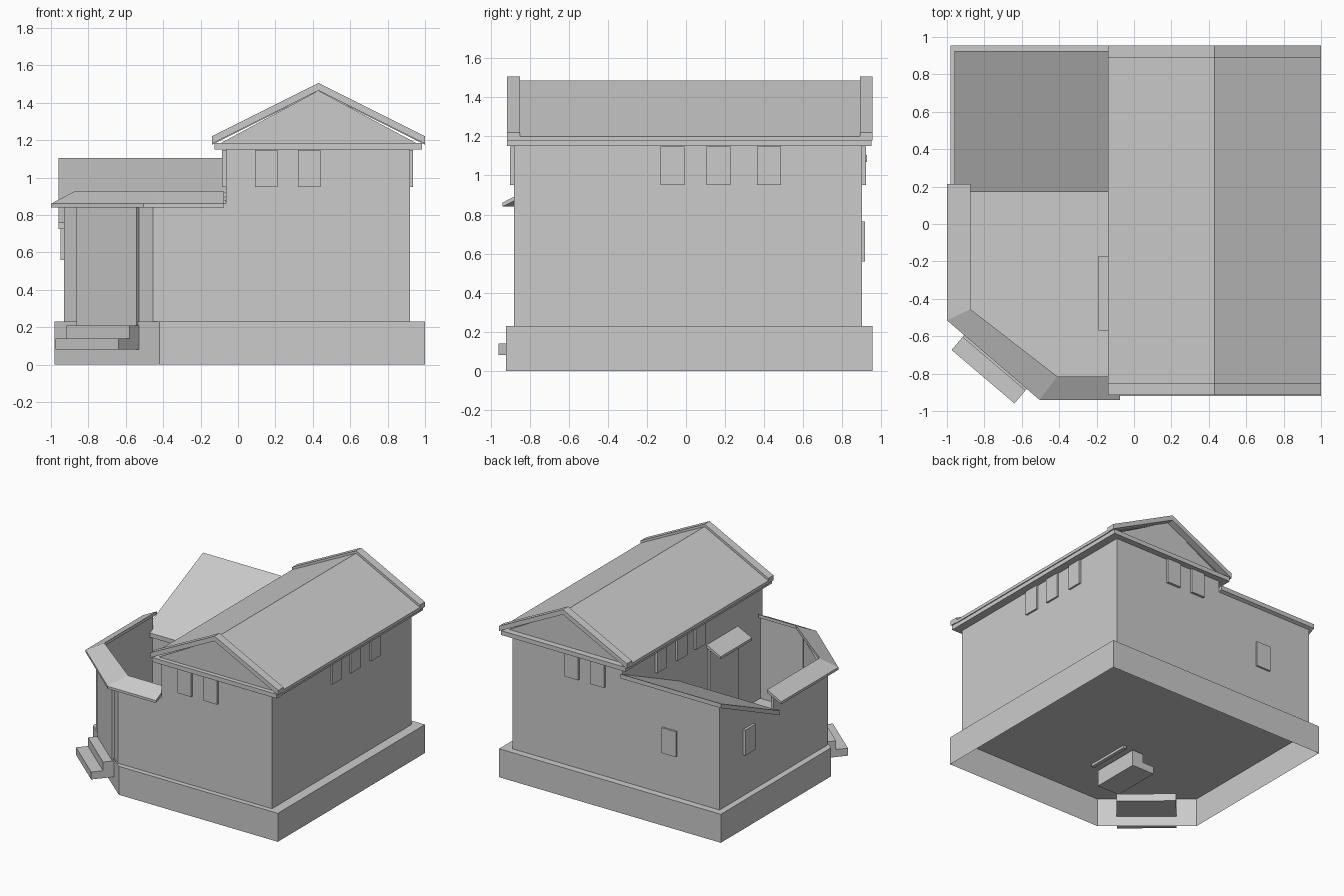
import bpy, bmesh, math
from mathutils import Vector, Matrix

cube = bpy.data.objects.get("Cube")
if cube:
    bpy.data.objects.remove(cube, do_unlink=True)

stone = bpy.data.materials.new("plain_grey")
stone.use_nodes = True
GREY = (0.6, 0.6, 0.6, 1)
stone.diffuse_color = GREY
stone.node_tree.nodes["Principled BSDF"].inputs["Base Color"].default_value = GREY


def finish(name, bm):
    bmesh.ops.recalc_face_normals(bm, faces=bm.faces)
    mesh = bpy.data.meshes.new(name)
    bm.to_mesh(mesh)
    bm.free()
    mesh.materials.append(stone)
    obj = bpy.data.objects.new(name, mesh)
    bpy.context.collection.objects.link(obj)
    return obj


def prism(name, points, depth, base=True):
    """Extrude a closed outline of 3D points along the depth vector."""
    bm = bmesh.new()
    face = bm.faces.new([bm.verts.new(p) for p in points])
    ext = bmesh.ops.extrude_face_region(bm, geom=[face], use_keep_orig=base)
    top = [g for g in ext["geom"] if isinstance(g, bmesh.types.BMVert)]
    bmesh.ops.translate(bm, verts=top, vec=depth)
    if not base and face.is_valid:
        bmesh.ops.delete(bm, geom=[face], context='FACES_ONLY')
    return finish(name, bm)


def box(name, x, y, z, matrix=Matrix()):
    bm = bmesh.new()
    bmesh.ops.create_cube(bm, size=1)
    for v in bm.verts:
        v.co = matrix @ Vector([a + (b - a) * (c + 0.5) for (a, b), c in zip((x, y, z), v.co)])
    return finish(name, bm)


def loft(name, paths):
    """Join matching paths into a closed tube with capped ends."""
    bm = bmesh.new()
    rows = [[bm.verts.new(p) for p in path] for path in paths]
    for a, b in zip(rows, rows[1:] + rows[:1]):
        for i in range(len(a) - 1):
            bm.faces.new((a[i], a[i + 1], b[i + 1], b[i]))
    for end in (0, -1):
        bm.faces.new([r[end] for r in rows])
    return finish(name, bm)


def xz(points, y):
    return [(px, y, pz) for px, pz in points]


def at(points, z):
    return [(px, py, z) for px, py in points]


# Plinth: chamfered at one corner and open underneath
plan = [(-0.98, -0.45), (-0.42, -0.92), (1, -0.92), (1, 0.955), (-0.98, 0.955)]
prism("plinth", at(plan, 0), (0, 0, 0.23), base=False)

# Main hall with its cornice
box("hall_walls", (-0.065, 0.92), (-0.88, 0.9), (0.23, 1.16))
box("hall_cornice", (-0.125, 0.985), (-0.915, 0.95), (1.15, 1.185))

# Pediments, roof and raised raking cornices
MID, HALF = 0.43, 0.57


def chevron(top, drop, thick):
    low = top - drop
    return [(MID - HALF, low), (MID, top), (MID + HALF, low),
            (MID + HALF, low - thick), (MID, top - thick), (MID - HALF, low - thick)]


tympanum = [(-0.1, 1.18), (0.96, 1.18), (MID, 1.465)]
prism("pediment", xz(tympanum, -0.88), (0, 1.78, 0))
prism("hall_roof", xz(chevron(1.485, 0.285, 0.025), -0.86), (0, 1.76, 0))
for side, y in (("front", -0.915), ("back", 0.89)):
    prism(side + "_raking_cornice", xz(chevron(1.505, 0.285, 0.04), y), (0, 0.065, 0))

# Upper windows of the hall
for i, x in enumerate((0.09, 0.32)):
    for side, y in (("front", (-0.9, -0.87)), ("back", (0.89, 0.92))):
        box(f"{side}_window_{i}", (x, x + 0.122), y, (0.95, 1.147))
for i, y in enumerate((-0.13, 0.105, 0.363)):
    for side, x in (("left", (0.91, 0.935)), ("right", (-0.085, -0.055))):
        box(f"{side}_window_{i}", x, (y, y + 0.122), (0.95, 1.147))

# Low rear wing under a single slope falling to the courtyard
wing = [(0.2, 0.23), (0.9, 0.23), (0.9, 1.07), (0.2, 0.745)]
prism("wing_walls", [(-0.93, y, z) for y, z in wing], (0.87, 0, 0))
slab = [(0.17, 0.76), (0.925, 1.105), (0.925, 1.07), (0.17, 0.725)]
prism("wing_roof", [(-0.96, y, z) for y, z in slab], (0.895, 0, 0))
box("wing_back_window", (-0.55, -0.42), (0.89, 0.915), (0.56, 0.765))
box("wing_side_window", (-0.95, -0.92), (0.47, 0.6), (0.56, 0.765))

# Courtyard wall
outer = [(-0.93, 0.21), (-0.93, -0.48), (-0.455, -0.88), (-0.06, -0.88)]
inner = [(-0.905, 0.21), (-0.905, -0.468), (-0.446, -0.855), (-0.06, -0.855)]
loft("courtyard_wall", [at(outer, 0.23), at(outer, 0.86), at(inner, 0.88), at(inner, 0.23)])

# Sloping coping on the courtyard wall
eave = [(-1, 0.215), (-1, -0.515), (-0.505, -0.94), (-0.075, -0.94)]
crest = [(-0.875, 0.215), (-0.875, -0.455), (-0.41, -0.815), (-0.075, -0.815)]
loft("wall_coping", [at(eave, 0.84), at(eave, 0.86), at(crest, 0.925), at(crest, 0.9)])

# Entrance on the chamfer: local x runs along the wall, local y points inwards
turn = Matrix.Rotation(math.radians(-40.4), 4, 'Z')
box("entrance_door", (-0.295, 0.125), (-0.985, -0.92), (0.21, 0.86), turn)
box("entrance_lower_step", (-0.306, 0.135), (-1.145, -0.74), (0.08, 0.14), turn)
box("entrance_upper_step", (-0.306, 0.135), (-1.055, -0.87), (0.14, 0.21), turn)

# Hall door on the courtyard, with its canopy and sunken steps
box("hall_door", (-0.085, -0.055), (-0.555, -0.185), (0.21, 0.88))
canopy = [(-0.19, 0.84), (-0.19, 0.86), (-0.06, 0.925), (-0.06, 0.9)]
prism("door_canopy", xz(canopy, -0.57), (0, 0.4, 0))
box("hall_lower_step", (-0.33, -0.13), (-0.57, -0.17), (0.08, 0.14))
box("hall_upper_step", (-0.23, -0.13), (-0.57, -0.17), (0.14, 0.21))
